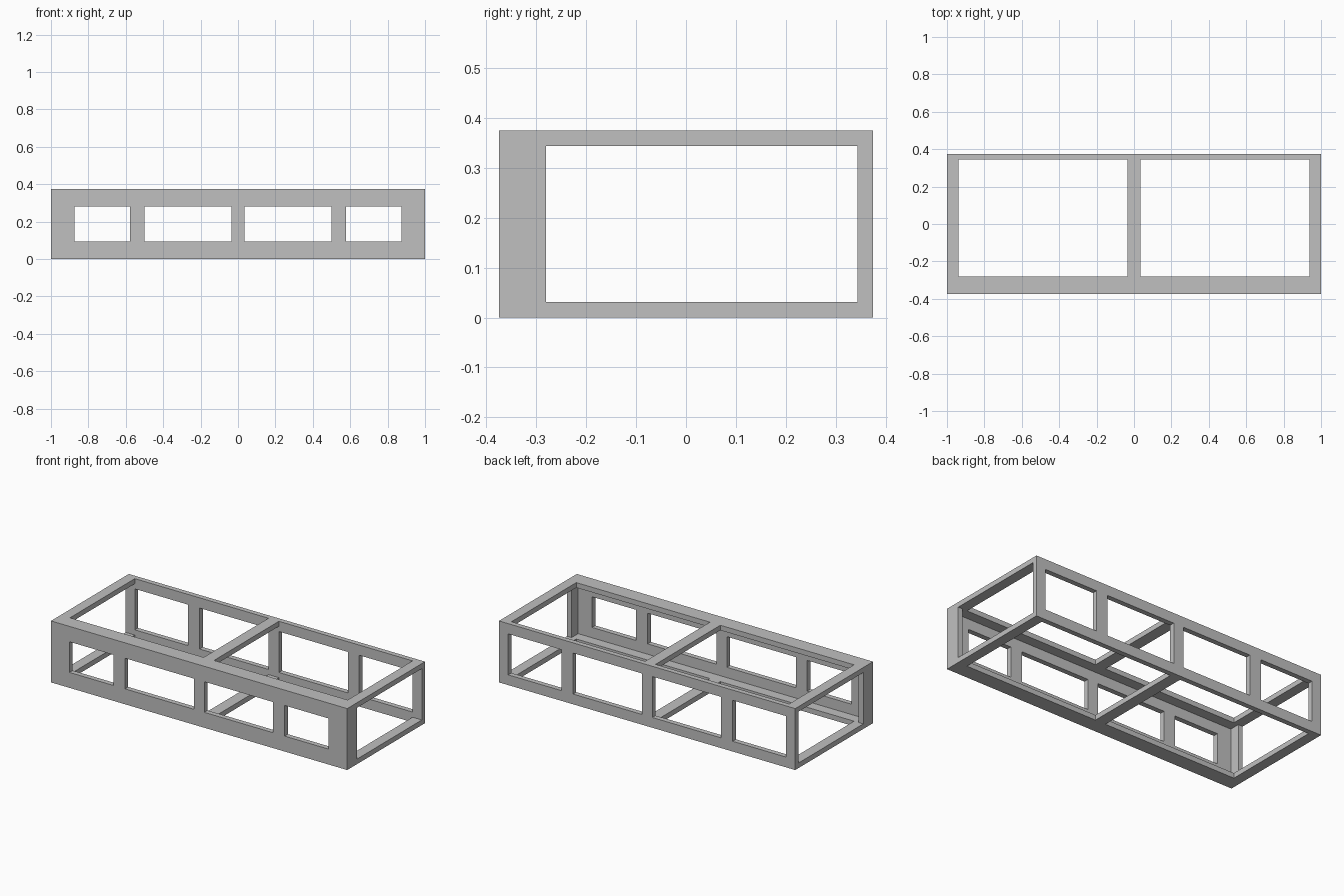
import bpy
import bmesh
from itertools import product
from math import radians
from mathutils import Vector

cube = bpy.data.objects.get("Cube")
if cube:
    bpy.data.objects.remove(cube, do_unlink=True)

# Overall size, sheet thickness and border widths
W, D, H = 1.0, 0.375, 0.375
T = 0.031
RAIL, LIP = 0.0625, 0.094
MID = 0.035
POST_IN, POST_OUT, END = 0.5, 0.577, 0.875

grey = bpy.data.materials.new("light_grey")
grey.use_nodes = True
colour = (0.53, 0.53, 0.53, 1)
grey.diffuse_color = colour
grey.node_tree.nodes["Principled BSDF"].inputs["Base Color"].default_value = colour

# Hollow interior, then openings as ((x0, x1), (y0, y1), (z0, z1))
inner_y = (-D + LIP, D - T)
voids = [((-W + T, W - T), (-D + T, D - T), (T, H - T)),
         ((-W, W), inner_y, (T, H - T))]            # open ends


def opening(x, y, z):
    """Add an opening and its mirror image across x."""
    voids.append((x, y, z))
    voids.append(((-x[1], -x[0]), y, z))


opening((MID, W - RAIL), inner_y, (0, H))           # top and bottom
for x in ((MID, POST_IN), (POST_OUT, END)):         # front windows
    opening(x, (-D, -D + T), (LIP, H - LIP))
for x in ((MID, POST_IN), (POST_OUT, W - RAIL)):    # back windows
    opening(x, (D - T, D), (RAIL, H - RAIL))


def carve(name, size, cuts):
    """Build a box with the cuts removed, as one closed mesh."""
    planes = [sorted({round(v, 4) for box in [size] + cuts for v in box[a]})
              for a in range(3)]
    counts = [len(p) - 1 for p in planes]

    def solid(cell):
        if any(not 0 <= cell[a] < counts[a] for a in range(3)):
            return False
        mid = [(planes[a][cell[a]] + planes[a][cell[a] + 1]) / 2 for a in range(3)]
        return not any(all(c[a][0] < mid[a] < c[a][1] for a in range(3)) for c in cuts)

    bm = bmesh.new()
    verts = {}

    def vert(key):
        if key not in verts:
            verts[key] = bm.verts.new(Vector([planes[a][key[a]] for a in range(3)]))
        return verts[key]

    # Skin only the sides where solid meets empty space
    for cell in product(*map(range, counts)):
        if not solid(cell):
            continue
        for axis, side in product(range(3), (0, 1)):
            near = list(cell)
            near[axis] += 2 * side - 1
            if solid(near):
                continue
            u, v = (axis + 1) % 3, (axis + 2) % 3
            ring = []
            for du, dv in ((0, 0), (1, 0), (1, 1), (0, 1)):
                key = list(cell)
                key[axis] += side
                key[u] += du
                key[v] += dv
                ring.append(vert(tuple(key)))
            bm.faces.new(ring if side else ring[::-1])

    # Merge flat neighbours into clean faces
    bmesh.ops.dissolve_limit(bm, angle_limit=radians(1), verts=bm.verts, edges=bm.edges)
    mesh = bpy.data.meshes.new(name)
    bm.to_mesh(mesh)
    bm.free()
    mesh.materials.append(grey)
    obj = bpy.data.objects.new(name, mesh)
    bpy.context.collection.objects.link(obj)
    return obj


carve("open_box_frame", ((-W, W), (-D, D), (0, H)), voids)
